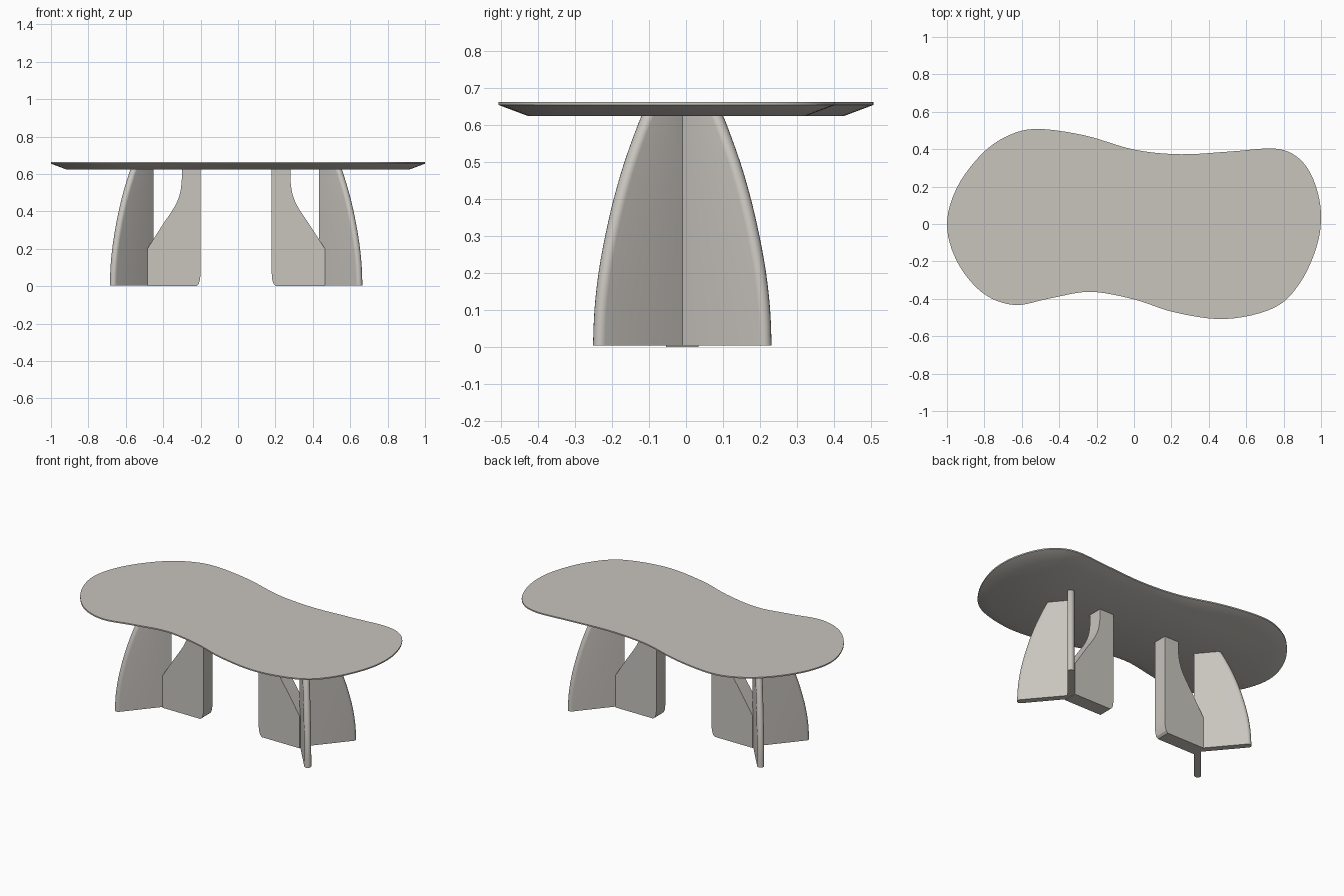
import bpy, bmesh, math

if "Cube" in bpy.data.objects:
    bpy.data.objects.remove(bpy.data.objects["Cube"])

mat = bpy.data.materials.new("warm_grey_plaster")
mat.diffuse_color = (0.58, 0.555, 0.515, 1)
mat.use_nodes = True
mat.node_tree.nodes["Principled BSDF"].inputs["Base Color"].default_value = mat.diffuse_color


def loft(name, rings):
    """Skin a stack of closed rings and cap both ends."""
    bm = bmesh.new()
    vs = [[bm.verts.new(p) for p in r] for r in rings]
    n = len(rings[0])
    for a, b in zip(vs, vs[1:]):
        for i in range(n):
            j = (i + 1) % n
            bm.faces.new((a[i], a[j], b[j], b[i]))
    bm.faces.new(vs[0])
    bm.faces.new(vs[-1])
    bmesh.ops.recalc_face_normals(bm, faces=bm.faces)
    me = bpy.data.meshes.new(name)
    bm.to_mesh(me)
    bm.free()
    ob = bpy.data.objects.new(name, me)
    bpy.context.collection.objects.link(ob)
    me.materials.append(mat)
    bpy.ops.object.select_all(action='DESELECT')
    ob.select_set(True)
    bpy.context.view_layer.objects.active = ob
    bpy.ops.object.shade_smooth_by_angle(angle=math.radians(25))
    return ob


def spline(pts, steps, closed):
    """Catmull-Rom curve through 2D points."""
    n, out = len(pts), []
    get = (lambda i: pts[i % n]) if closed else (lambda i: pts[min(max(i, 0), n - 1)])
    for i in range(n if closed else n - 1):
        a, b, c, d = (get(i + k) for k in (-1, 0, 1, 2))
        for s in range(steps):
            t = s / steps
            out.append(tuple(0.5 * (2 * b[k] + (c[k] - a[k]) * t
                       + (2 * a[k] - 5 * b[k] + 4 * c[k] - d[k]) * t * t
                       + (3 * b[k] - a[k] - 3 * c[k] + d[k]) * t ** 3) for k in (0, 1)))
    if not closed:
        out.append(pts[-1])
    return out


# Tabletop: free-form outline, thin rim, chamfered underside
outline = [(-1, 0), (-.945, -.2), (-.81, -.365), (-.64, -.43), (-.45, -.395), (-.235, -.36),
           (0, -.40), (.22, -.47), (.49, -.505), (.75, -.445), (.89, -.31), (.98, -.11),
           (1, .07), (.96, .24), (.88, .355), (.755, .405), (.52, .39), (.25, .375),
           (0, .40), (-.26, .475), (-.51, .51), (-.665, .478), (-.81, .38), (-.945, .2)]
top = spline(outline, 6, True)
for k, half in ((0, 1.0), (1, .508)):
    lo, hi = min(p[k] for p in top), max(p[k] for p in top)
    for i, p in enumerate(top):
        q = list(p)
        q[k] = ((p[k] - lo) / (hi - lo) * 2 - 1) * half
        top[i] = tuple(q)


def inset(pts, d):
    out = []
    for i, p in enumerate(pts):
        a, b = pts[i - 1], pts[(i + 1) % len(pts)]
        tx, ty = b[0] - a[0], b[1] - a[1]
        l = math.hypot(tx, ty)
        out.append((p[0] - ty / l * d, p[1] + tx / l * d))
    return out


loft("tabletop", [[(x, y, z) for x, y in inset(top, d)]
                  for d, z in ((.08, .625), (0, .655), (0, .663))])

# Legs: each has a broad inner fin and two curved outer fins meeting at a hub
CX, CY, HUB, R = -.01, -.01, .469, .02
ANG = math.radians(50)
DX, DY = math.cos(ANG), math.sin(ANG)
edge = spline([(0, .242), (.1, .238), (.2, .227), (.3, .209), (.4, .186), (.5, .157),
               (.6, .121), (.632, .107)], 3, False)
curve = spline([(.475, .2), (.395, .325), (.335, .415), (.305, .48), (.292, .55), (.29, .632)], 5, False)
profile = curve + [(.19, .632), (.19, .07), (.193, .035), (.2, .012), (.213, 0), (.475, 0)]


def outer_ring(sx, sy, z, half):
    c = (half - R) / DY                       # distance to the rounded end
    m = R * DX / DY                           # mitre at the hub
    sv = [(m, R)] + [(c + R * math.sin(math.pi * i / 8), R * math.cos(math.pi * i / 8))
                     for i in range(9)] + [(-m, -R)]
    return [(CX + sx * (HUB + s * DX + v * DY), CY + sy * (s * DY - v * DX), z) for s, v in sv]


for side, sx in (("left", -1), ("right", 1)):
    loft(side + "_inner_fin", [[(CX + sx * x, CY + y, z) for x, z in profile]
                               for y in (-.044, .044)])
    for end, sy in (("front", -1), ("back", 1)):
        loft(f"{side}_{end}_outer_fin",
             [outer_ring(sx, sy, max(z, .003), h) for z, h in edge])
